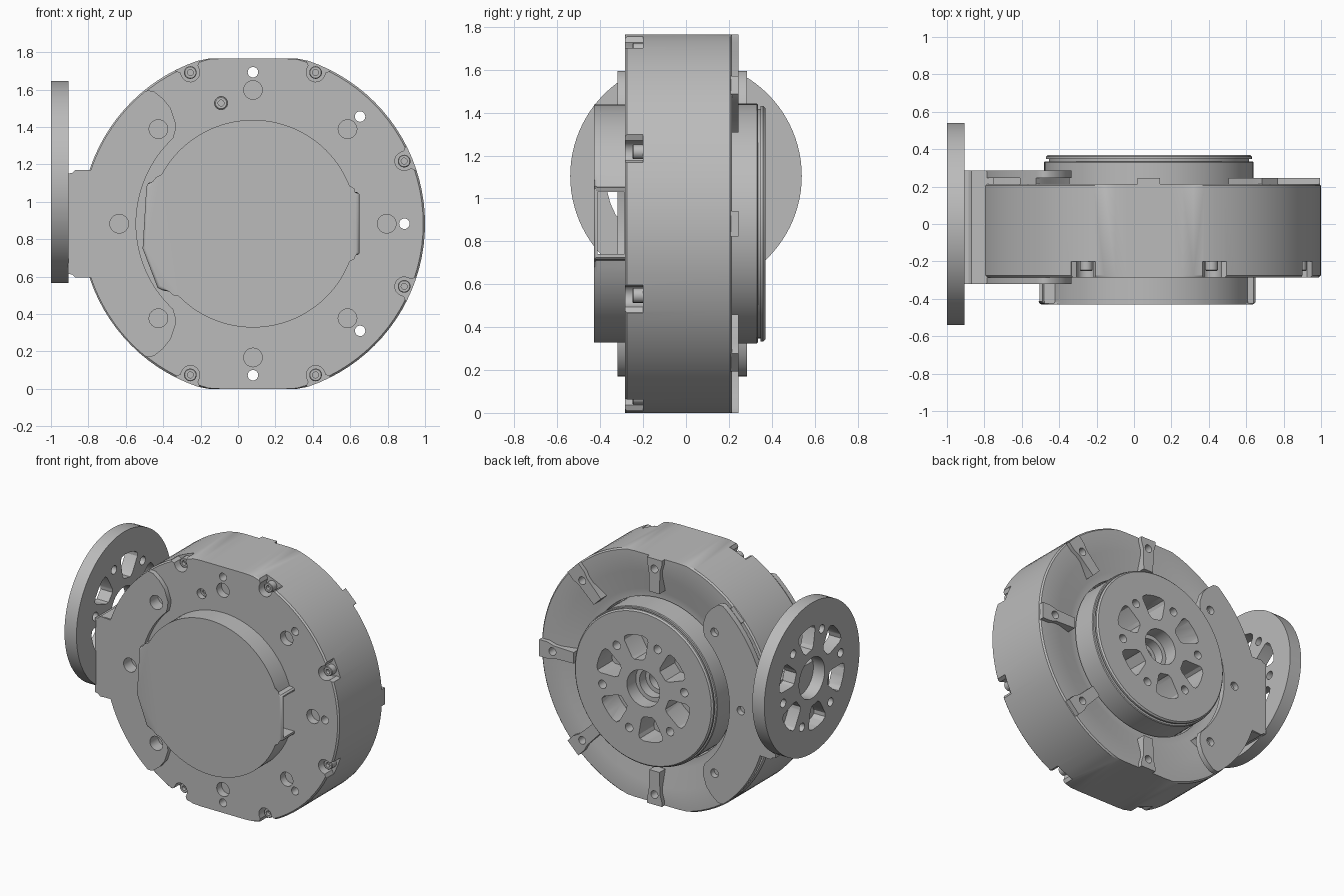
import bpy, bmesh
from math import sin, cos, pi, radians
from mathutils import Vector

if "Cube" in bpy.data.objects:
    bpy.data.objects.remove(bpy.data.objects["Cube"], do_unlink=True)

CX, CZ, HALF = 0.08, 0.8825, 0.8825      # main axis and half height of the housing
BODY_R = 0.92
FRONT = -0.285

metal = bpy.data.materials.new("grey_metal")
metal.use_nodes = True
GREY = (0.5, 0.5, 0.5, 1)
metal.diffuse_color = GREY
metal.node_tree.nodes["Principled BSDF"].inputs["Base Color"].default_value = GREY


def polar(r, deg, cx=CX, cz=CZ):
    return (cx + r * cos(radians(deg)), cz + r * sin(radians(deg)))


def arc(r, a, b, n, cx=CX, cz=CZ):
    return [polar(r, a + (b - a) * i / n, cx, cz) for i in range(n + 1)]


def circle(r, c, n=24):
    return arc(r, 0, 360 - 360 / n, n - 1, *c)


def prism(bm, pts, y0, y1):
    """Extrude an x-z outline along y; returns the y0 face."""
    a = [bm.verts.new((x, y0, z)) for x, z in pts]
    b = [bm.verts.new((x, y1, z)) for x, z in pts]
    face = bm.faces.new(a)
    bm.faces.new(b[::-1])
    for i in range(len(pts)):
        j = (i + 1) % len(pts)
        bm.faces.new((a[j], a[i], b[i], b[j]))
    return face


def lathe(bm, profile, c=(CX, CZ), n=96, closed=False):
    """Turn an (r, y) profile round an axis along y."""
    rings = [[bm.verts.new((c[0] + r * cos(2 * pi * k / n), y, c[1] + r * sin(2 * pi * k / n)))
              for r, y in profile] for k in range(n)]
    m = len(profile)
    for k in range(n):
        p, q = rings[k], rings[(k + 1) % n]
        for i in range(m if closed else m - 1):
            j = (i + 1) % m
            bm.faces.new((p[i], p[j], q[j], q[i]))
    bmesh.ops.remove_doubles(bm, verts=bm.verts, dist=1e-5)


def finish(bm, name):
    bmesh.ops.recalc_face_normals(bm, faces=bm.faces)
    mesh = bpy.data.meshes.new(name)
    bm.to_mesh(mesh)
    bm.free()
    ob = bpy.data.objects.new(name, mesh)
    bpy.context.collection.objects.link(ob)
    mesh.materials.append(metal)
    return ob


def activate(ob):
    bpy.ops.object.select_all(action='DESELECT')
    ob.select_set(True)
    bpy.context.view_layer.objects.active = ob


def cut(ob, cutters):
    """Cut a list of (outline, y0, y1) prisms out of an object."""
    bm = bmesh.new()
    for pts, y0, y1 in cutters:
        prism(bm, pts, y0, y1)
    tool = finish(bm, "cutter")
    tool.hide_render = True
    mod = ob.modifiers.new("cut", 'BOOLEAN')
    mod.operation, mod.solver, mod.object = 'DIFFERENCE', 'EXACT', tool
    activate(ob)
    bpy.ops.object.modifier_apply(modifier=mod.name)
    bpy.data.objects.remove(tool, do_unlink=True)


def smooth(ob):
    activate(ob)
    bpy.ops.object.shade_smooth_by_angle(angle=radians(30))


def clamp_height(bm):
    for v in bm.verts:
        v.co.z = min(max(v.co.z, CZ - HALF), CZ + HALF)


def rotated(pts, deg, c):
    a = radians(deg)
    return [(c[0] + u * cos(a) - v * sin(a), c[1] + u * sin(a) + v * cos(a)) for u, v in pts]


def hub_pattern(c, turn, y0, y1):
    """Six tapered slots alternating with six bolt holes."""
    slot = [(0.2, -0.035), (0.22, -0.055), (0.33, -0.095), (0.355, -0.09), (0.37, -0.06),
            (0.375, 0), (0.37, 0.06), (0.355, 0.09), (0.33, 0.095), (0.22, 0.055), (0.2, 0.035)]
    out = []
    for k in range(6):
        out.append((rotated(slot, turn + 60 * k, c), y0, y1))
        out.append((circle(0.03, polar(0.33, turn + 30 + 60 * k, *c)), y0, y1))
    return out


# Housing: turned body with flats at top and bottom
bm = bmesh.new()
lathe(bm, [(0, FRONT), (0.91, FRONT), (BODY_R, -0.275), (BODY_R, 0.205), (0.91, 0.215),
           (0.76, 0.215), (0.62, 0.17), (0.57, 0.17), (0.57, 0.05), (0, 0.05)])
clamp_height(bm)
housing = finish(bm, "housing")

# Housing holes: eight round recesses, through holes and open screw notches
through = [(circle(0.028, polar(0.81, a)), -0.4, 0.4) for a in (0, 45, 90, 270, 315)]
recesses = [(circle(0.05, polar(0.715, 45 * k)), -0.4, -0.23) for k in range(8)]
notch_angles = (22.5, 67.5, 112.5, 247.5, 292.5, 337.5)
notch = arc(0.05, 90, 270, 10, 0, 0) + [(0.02, -0.05), (0.04, -0.07), (0.2, -0.07),
                                        (0.2, 0.07), (0.04, 0.07), (0.02, 0.05)]
notches = [(rotated(notch, a, polar(0.875, a)), -0.4, -0.2) for a in notch_angles]
vent = polar(0.667, 104.8)
cut(housing, through + recesses + notches + [(circle(0.035, vent), -0.4, -0.24)])
smooth(housing)

# Socket screws in the notches and the single front hole
bm = bmesh.new()
for c in [polar(0.875, a) for a in notch_angles] + [vent]:
    lathe(bm, [(0, -0.225), (0.016, -0.225), (0.016, -0.25), (0.03, -0.25), (0.034, -0.246),
               (0.034, -0.19), (0, -0.19)], c, 20)
smooth(finish(bm, "socket_screws"))

# Radial ribs on the back
bm = bmesh.new()
for k in range(8):
    a = 45 * k
    rib = [(0.64, -0.04), (0.8, -0.045), (0.85, -0.06), (0.915, -0.06),
           (0.915, 0.06), (0.85, 0.06), (0.8, 0.045), (0.64, 0.04)]
    prism(bm, rotated(rib, a, (CX, CZ)), 0.15, 0.245)
clamp_height(bm)
ribs = finish(bm, "back_ribs")
cut(ribs, through)
smooth(ribs)

# Output hub on the back with stepped bore
bm = bmesh.new()
lathe(bm, [(0.07, 0.04), (0.07, 0.2), (0.1, 0.2), (0.1, 0.27), (0.13, 0.27), (0.13, 0.37),
           (0.54, 0.37), (0.55, 0.36), (0.55, 0.347), (0.535, 0.347), (0.535, 0.335),
           (0.555, 0.335), (0.56, 0.33), (0.56, 0.04)], closed=True)
hub = finish(bm, "output_hub")
cut(hub, hub_pattern((CX, CZ), 20, 0.2, 0.5))
smooth(hub)

# Front cover with rounded rim and a cable passage from side to side
outline = (arc(0.555, 18, 155, 40)
           + [(-0.48, 1.1), (-0.49, 1.08), (-0.51, 0.75), (-0.43, 0.54), (-0.4, 0.525)]
           + arc(0.555, 221, 342, 36)
           + [(0.64, 0.715), (0.65, 0.725), (0.65, 1.04), (0.64, 1.05)])
bm = bmesh.new()
face = prism(bm, outline, -0.43, -0.27)
bmesh.ops.bevel(bm, geom=list(face.edges), offset=0.022, segments=4, profile=0.5,
                affect='EDGES', clamp_overlap=True)
cover = finish(bm, "front_cover")
cut(cover, [([(-0.8, 0.74), (0.8, 0.74), (0.8, 1.03), (-0.8, 1.03)], -0.412, -0.288)])
smooth(cover)

# Bracket: two crescent plates joined by a neck block
upper = ([polar(0.625, 180 - 47 * i / 16) for i in range(17)]
         + [(-0.335, 1.38), (-0.333, 1.42), (-0.36, 1.5), (-0.4, 1.55), (-0.45, 1.59), (-0.48, 1.595)]
         + arc(0.913, 129, 162, 14)
         + [(-0.87, 1.17), (-0.885, 1.155), (-0.91, 1.15)])
lower = [(x, 2 * CZ - z) for x, z in upper[:0:-1]]
for name, y0, y1, r in (("front_bracket_plate", -0.32, FRONT, 0.05),
                        ("back_bracket_plate", 0.245, 0.285, 0.03)):
    bm = bmesh.new()
    prism(bm, upper + lower, y0, y1)
    plate = finish(bm, name)
    cut(plate, [(circle(r, polar(0.715, a)), -0.5, 0.5) for a in (135, 180, 225)])
    smooth(plate)
bm = bmesh.new()
prism(bm, [(-0.91, 0.615), (-0.885, 0.61), (-0.87, 0.595), (-0.75, 0.595),
           (-0.75, 1.17), (-0.87, 1.17), (-0.885, 1.155), (-0.91, 1.15)], -0.315, 0.28)
smooth(finish(bm, "bracket_neck"))

# Side flange, turned on the y axis and then swung round to face -x
bm = bmesh.new()
lathe(bm, [(0.145, 0.905), (0.54, 0.905), (0.54, 1.0), (0.145, 1.0)], (0, 0), closed=True)
flange = finish(bm, "side_flange")
cut(flange, hub_pattern((0, 0), 20, 0.8, 1.1))
flange.location = Vector((0, 0, 1.105))
flange.rotation_euler.z = radians(90)
smooth(flange)
